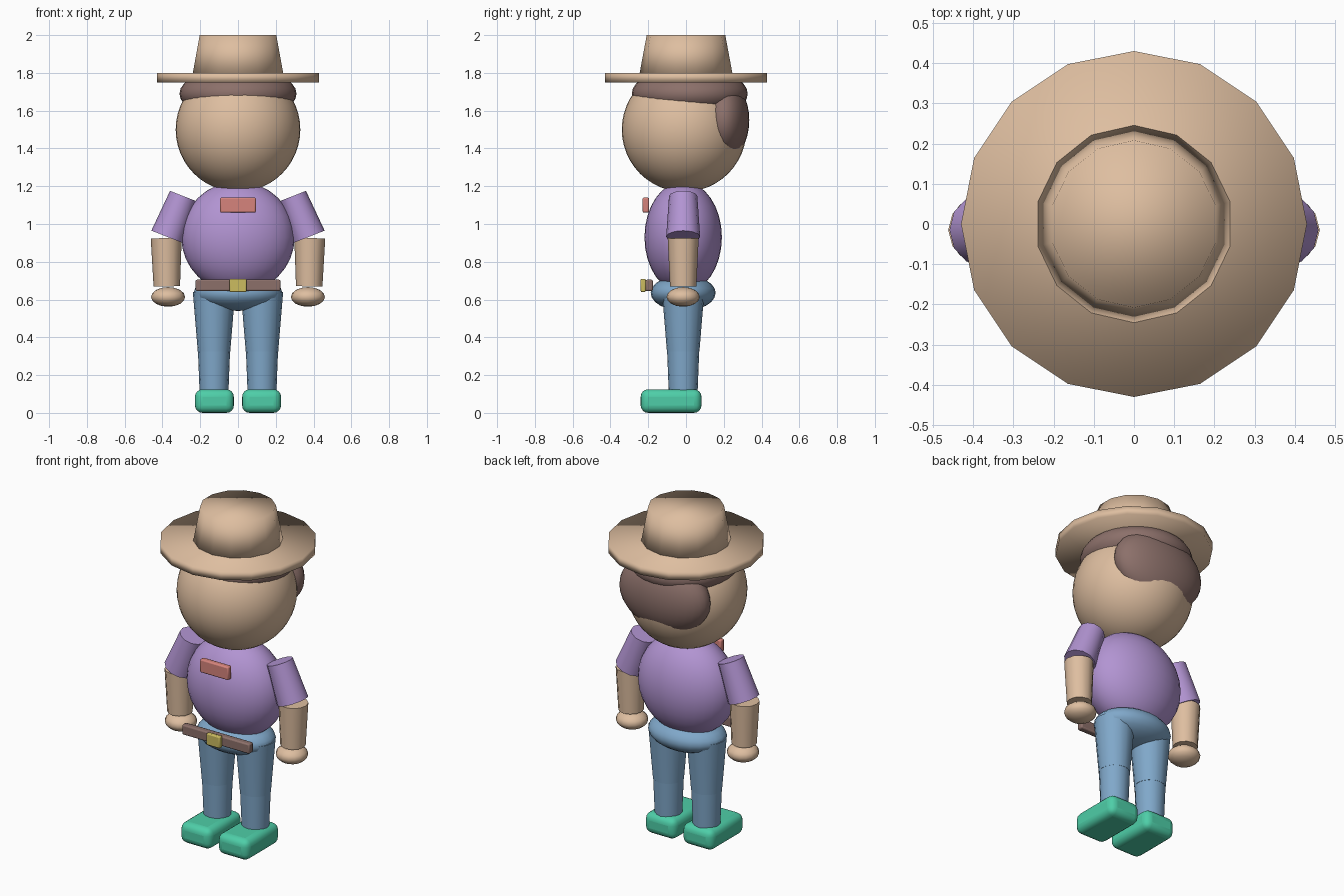
import bpy, math
from mathutils import Vector

if "Cube" in bpy.data.objects:
    bpy.data.objects.remove(bpy.data.objects["Cube"])


def mat(name, rgb):
    m = bpy.data.materials.new(name)
    lin = [((c / 255 + 0.055) / 1.055) ** 2.4 for c in rgb]
    m.diffuse_color = (*lin, 1)
    m.use_nodes = True
    m.node_tree.nodes["Principled BSDF"].inputs["Base Color"].default_value = m.diffuse_color
    return m


TAN = mat("tan", (222, 190, 160))
BROWN = mat("brown", (140, 112, 106))
PURPLE = mat("purple", (178, 148, 210))
BLUE = mat("denim_blue", (128, 168, 202))
TEAL = mat("teal", (78, 206, 168))
RED = mat("coral_red", (214, 132, 124))
YELLOW = mat("brass_yellow", (204, 188, 96))
Y = -0.015  # depth of the body's centre line


def finish(name, material, angle=40):
    o = bpy.context.object
    o.name = name
    o.data.materials.append(material)
    if angle is None:
        bpy.ops.object.shade_smooth()
    else:
        bpy.ops.object.shade_smooth_by_angle(angle=math.radians(angle))
    return o


def ball(name, material, loc, radii, seg=32, rings=16):
    bpy.ops.mesh.primitive_uv_sphere_add(segments=seg, ring_count=rings, radius=1, location=loc)
    bpy.context.object.scale = radii
    bpy.ops.object.transform_apply(location=False, rotation=False, scale=True)
    return finish(name, material, None)


def limb(name, material, a, b, ra, rb, sides=16, angle=40):
    """Tapered cylinder from point a (radius ra) to point b (radius rb)."""
    a, b = Vector(a), Vector(b)
    bpy.ops.mesh.primitive_cone_add(vertices=sides, radius1=ra, radius2=rb,
                                    depth=(b - a).length, location=(a + b) / 2)
    d = b - a
    if abs(d.x) > 1e-4:
        bpy.context.object.rotation_euler = d.to_track_quat('Z', 'Y').to_euler()
    return finish(name, material, angle)


def block(name, material, lo, hi, bevel, segments=2):
    """Bevelled box between two corners."""
    lo, hi = Vector(lo), Vector(hi)
    bpy.ops.mesh.primitive_cube_add(size=1, location=(lo + hi) / 2)
    o = bpy.context.object
    o.scale = hi - lo
    bpy.ops.object.transform_apply(location=False, rotation=False, scale=True)
    m = o.modifiers.new("bevel", 'BEVEL')
    m.width, m.segments = bevel, segments
    return finish(name, material)


# Hat
limb("hat_brim", TAN, (0, 0, 1.75), (0, 0, 1.80), 0.43, 0.43, 16, None)
limb("hat_crown", TAN, (0, 0, 1.78), (0, 0, 2.0), 0.249, 0.208, 14, None)

# Head and hair
ball("head", TAN, (0, -0.01, 1.50), (0.33, 0.33, 0.33), 40, 24)
ball("hair_cap", BROWN, (0, 0.02, 1.69), (0.31, 0.307, 0.14))
ball("hair_back", BROWN, (0, 0.20, 1.55), (0.29, 0.135, 0.215))

# Torso with badge
ball("torso", PURPLE, (0, Y, 0.93), (0.30, 0.205, 0.295))
block("badge", RED, (-0.095, -0.23, 1.06), (0.095, -0.195, 1.14), 0.008)

# Hips, belt and buckle
ball("hips", BLUE, (0, Y, 0.635), (0.235, 0.172, 0.095), 24, 12)
block("belt", BROWN, (-0.225, -0.215, 0.645), (0.225, -0.175, 0.705), 0.008)
block("buckle", YELLOW, (-0.045, -0.24, 0.64), (0.045, -0.213, 0.71), 0.006)

# Arms and legs, one set per side
for side, s in (("right", 1), ("left", -1)):
    limb(side + "_sleeve", PURPLE, (s * 0.375, Y, 0.932), (s * 0.29, Y, 1.148), 0.09, 0.075, 12)
    limb(side + "_forearm", TAN, (s * 0.377, Y, 0.67), (s * 0.38, Y, 0.925), 0.07, 0.082, 12)
    ball(side + "_hand", TAN, (s * 0.37, Y, 0.614), (0.09, 0.088, 0.052), 16, 8)
    limb(side + "_thigh", BLUE, (s * 0.127, Y, 0.325), (s * 0.127, Y, 0.64), 0.086, 0.112)
    limb(side + "_shin", BLUE, (s * 0.127, Y, 0.10), (s * 0.127, Y, 0.327), 0.076, 0.085)
    block(side + "_shoe", TEAL, (s * 0.125 - 0.103, -0.24, 0.0),
          (s * 0.125 + 0.103, 0.082, 0.125), 0.04, 4)
